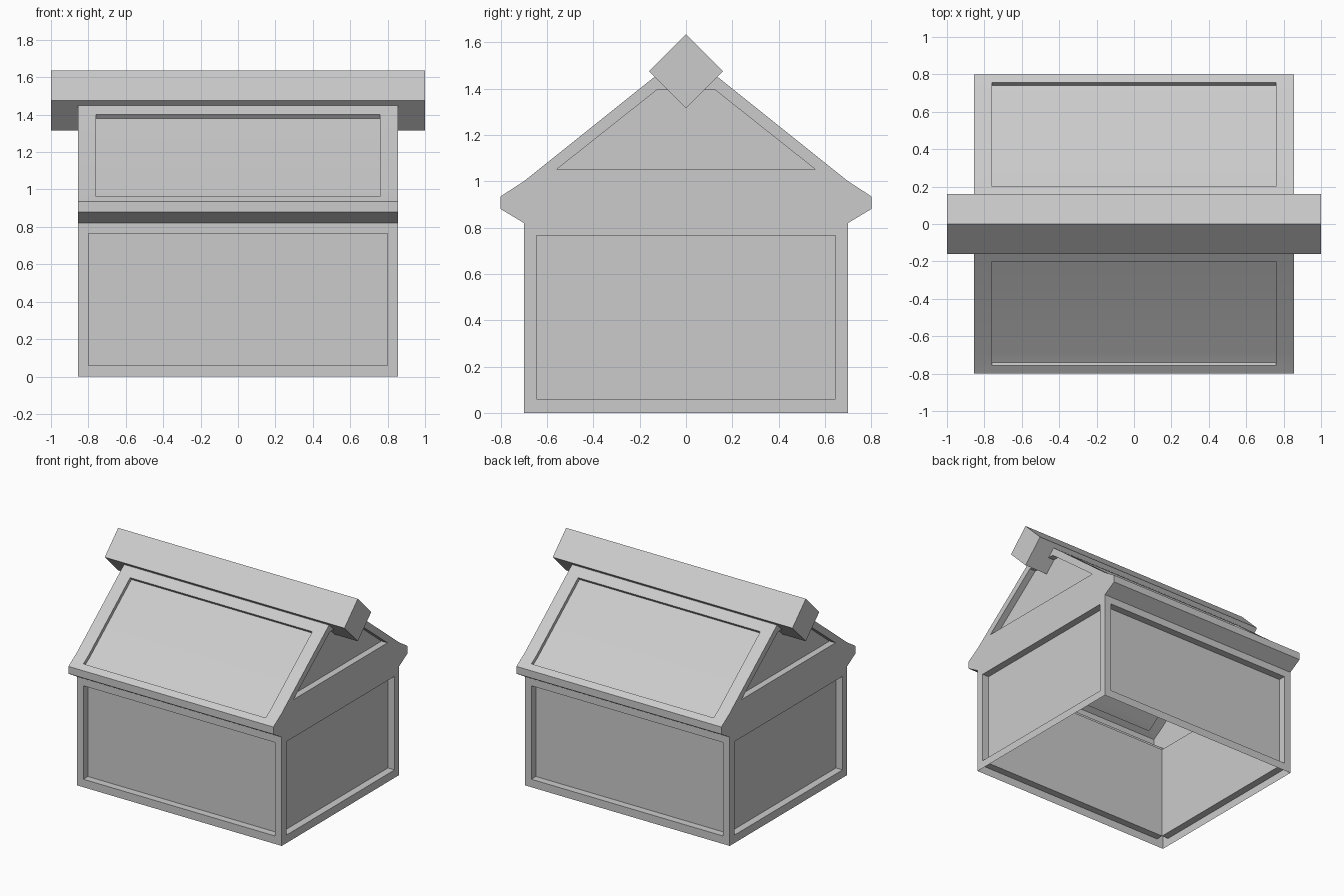
import bpy, bmesh, math
from mathutils import Vector, Matrix

if "Cube" in bpy.data.objects:
    bpy.data.objects.remove(bpy.data.objects["Cube"])

W, D = 0.855, 0.70            # half width, half depth of the walls
WALL_TOP, BEND, TOP = 0.82, 1.0, 1.45
TOP_Y = 0.137


def finish(bm, name):
    bmesh.ops.remove_doubles(bm, verts=bm.verts, dist=0.0005)
    bmesh.ops.recalc_face_normals(bm, faces=bm.faces)
    me = bpy.data.meshes.new(name)
    bm.to_mesh(me)
    bm.free()
    ob = bpy.data.objects.new(name, me)
    bpy.context.collection.objects.link(ob)
    bpy.ops.object.select_all(action='DESELECT')
    ob.select_set(True)
    bpy.context.view_layer.objects.active = ob
    bpy.ops.object.shade_smooth_by_angle(angle=math.radians(25))
    return ob


bm = bmesh.new()


def face(points):
    bm.faces.new([bm.verts.new(p) for p in points])


def panel(outer, inner, push, groups=None):
    """Flat frame around a panel that is sunk by the push vector."""
    sunk = [Vector(p) + Vector(push) for p in inner]
    n = len(outer)
    for i in range(n):
        j = (i + 1) % n
        face([outer[i], outer[j], inner[j], inner[i]])
        face([inner[i], inner[j], sunk[j], sunk[i]])
    for g in groups or [range(n)]:
        face([sunk[i] for i in g])


def rect(half, z0, z1):
    return [(-half, z0), (half, z0), (half, z1), (-half, z1)]


def roof_loop(hx, s, top, bend, low):
    pts = [(-hx, top), (hx, top), (hx, bend), (hx, low), (-hx, low), (-hx, bend)]
    return [(x, s * y, z) for x, (y, z) in pts]


for s in (-1, 1):
    # front and back walls
    panel([(x, s * D, z) for x, z in rect(W, 0, WALL_TOP)],
          [(x, s * D, z) for x, z in rect(W - 0.055, 0.06, 0.765)],
          (0, -s * 0.055, 0))
    # side walls
    panel([(s * W, y, z) for y, z in rect(D, 0, WALL_TOP)],
          [(s * W, y, z) for y, z in rect(D - 0.055, 0.06, 0.765)],
          (-s * 0.055, 0, 0))
    # band between side wall and gable, including the eave ends
    band = [(-D, WALL_TOP), (D, WALL_TOP), (0.8, 0.88), (0.8, 0.935),
            (D, BEND), (-D, BEND), (-0.8, 0.935), (-0.8, 0.88)]
    face([(s * W, y, z) for y, z in band])
    # gable with sunk trapezoid
    panel([(s * W, y, z) for y, z in
           [(-D, BEND), (D, BEND), (TOP_Y, TOP), (-TOP_Y, TOP)]],
          [(s * W, y, z) for y, z in
           [(-0.56, 1.05), (0.56, 1.05), (0.125, 1.395), (-0.125, 1.395)]],
          (-s * 0.05, 0, 0))
    # roof slope with its slightly flatter foot
    panel(roof_loop(W, s, (TOP_Y, TOP), (D, BEND), (0.8, 0.935)),
          roof_loop(0.76, s, (0.20, 1.40), (D, BEND), (0.757, 0.963)),
          (0, -s * 0.016, -0.02), [(0, 1, 2, 5), (5, 2, 3, 4)])
    # eave edge and underside
    eave = [(0.8, 0.935), (0.8, 0.88), (D, WALL_TOP)]
    for (y0, z0), (y1, z1) in zip(eave, eave[1:]):
        face([(-W, s * y0, z0), (W, s * y0, z0), (W, s * y1, z1), (-W, s * y1, z1)])

# flat strip under the ridge beam
face([(-W, -TOP_Y, TOP), (W, -TOP_Y, TOP), (W, TOP_Y, TOP), (-W, TOP_Y, TOP)])
finish(bm, "house_shell")

# square ridge beam turned on its corner
bm = bmesh.new()
side = 0.16 * math.sqrt(2)
bmesh.ops.create_cube(bm, size=1, matrix=Matrix.Translation((0, 0, 1.475))
                      @ Matrix.Rotation(math.radians(45), 4, 'X')
                      @ Matrix.Diagonal((2, side, side, 1)))
finish(bm, "ridge_beam")
